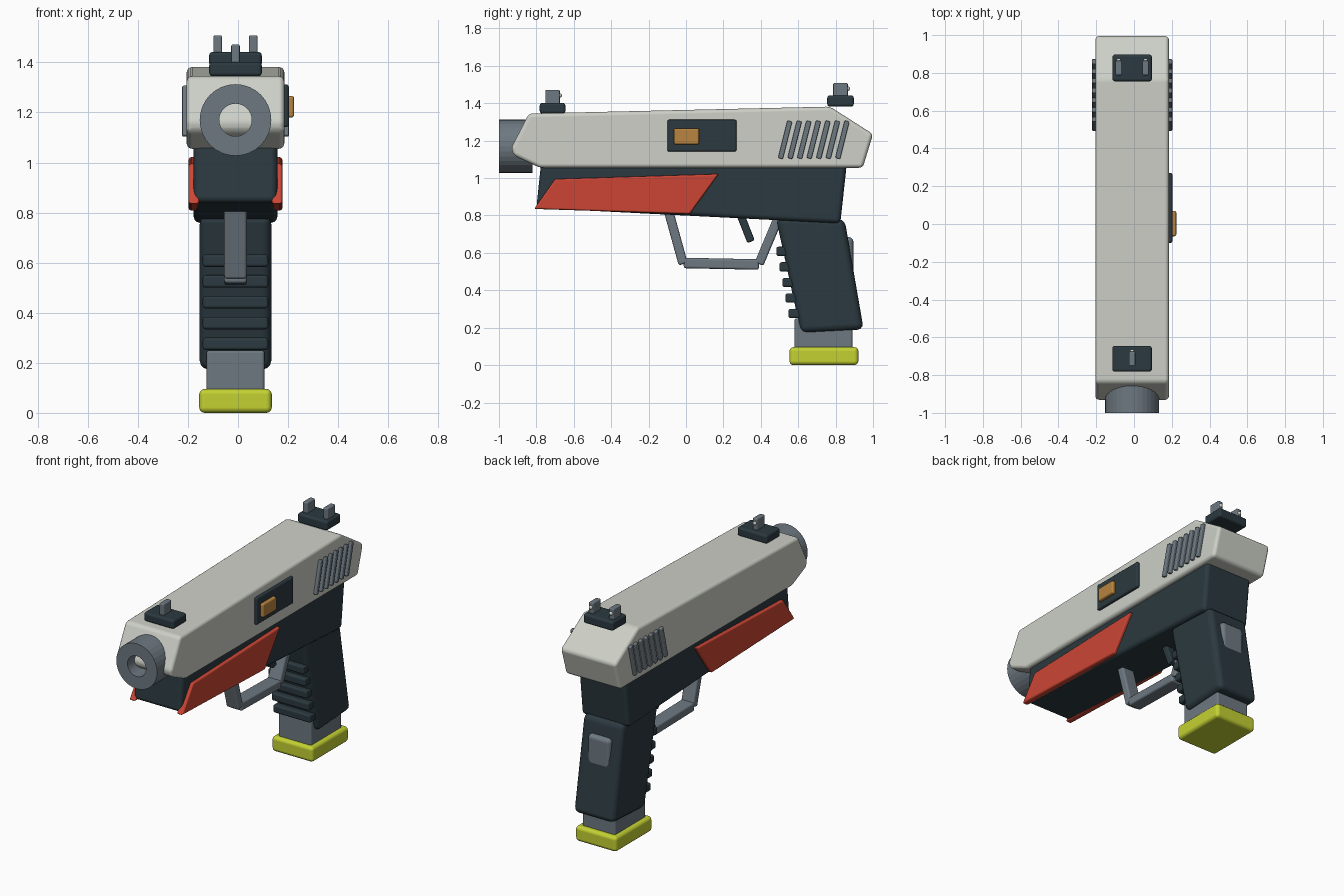
import bpy
import bmesh
from math import tau
from mathutils import Vector, Matrix

cube = bpy.data.objects.get("Cube")
if cube:
    bpy.data.objects.remove(cube, do_unlink=True)

CX = -0.01  # centre plane of the body


def material(name, r, g, b):
    mat = bpy.data.materials.new(name)
    mat.use_nodes = True
    mat.diffuse_color = (r, g, b, 1)
    mat.node_tree.nodes["Principled BSDF"].inputs["Base Color"].default_value = (r, g, b, 1)
    return mat


PALE = material("pale grey", 0.61, 0.63, 0.57)
DARK = material("dark slate", 0.024, 0.041, 0.05)
STEEL = material("steel grey", 0.155, 0.19, 0.22)
RED = material("red", 0.60, 0.06, 0.035)
LIME = material("lime yellow", 0.55, 0.64, 0.032)
AMBER = material("amber", 0.48, 0.23, 0.05)


def finish(name, bm, mat, bevel=0, segments=3, smooth=True):
    bmesh.ops.recalc_face_normals(bm, faces=bm.faces[:])
    mesh = bpy.data.meshes.new(name)
    bm.to_mesh(mesh)
    bm.free()
    mesh.materials.append(mat)
    obj = bpy.data.objects.new(name, mesh)
    bpy.context.collection.objects.link(obj)
    if smooth:
        mesh.shade_smooth()
    if bevel:
        mod = obj.modifiers.new("Rounded edges", "BEVEL")
        mod.width = bevel
        mod.segments = segments
        mod.limit_method = "ANGLE"
        mod.angle_limit = 0.3
        mod.harden_normals = True
    return obj


def prism(name, profile, x0, x1, mat, bevel=0.01, segments=3):
    """Side profile of (y, z) points extruded from x0 to x1."""
    bm = bmesh.new()
    face = bm.faces.new([bm.verts.new((x0, y, z)) for y, z in profile])
    out = bmesh.ops.extrude_face_region(bm, geom=[face])["geom"]
    moved = [v for v in out if isinstance(v, bmesh.types.BMVert)]
    bmesh.ops.translate(bm, verts=moved, vec=(x1 - x0, 0, 0))
    return finish(name, bm, mat, bevel, segments)


def box(name, x, y, z, mat, bevel=0.01):
    """Box from (min, max) pairs."""
    profile = [(y[0], z[0]), (y[1], z[0]), (y[1], z[1]), (y[0], z[1])]
    return prism(name, profile, x[0], x[1], mat, bevel)


def bar(name, start, end, width, x, mat, bevel=0.01):
    """Straight bar between two (y, z) points."""
    a, b = Vector(start), Vector(end)
    side = (b - a).orthogonal().normalized() * width / 2
    return prism(name, [a + side, b + side, b - side, a - side], x[0], x[1], mat, bevel)


def centred(half):
    return CX - half, CX + half


# Slide and barrel
prism("slide", [(-0.935, 1.16), (-0.84, 1.345), (0.77, 1.382), (1.0, 1.235),
                (0.945, 1.055), (-0.78, 1.055), (-0.92, 1.12)],
      *centred(0.195), PALE, 0.05, 4)

bm = bmesh.new()
ring = [bm.verts.new((CX + r, y, 1.17)) for r, y in
        [(0.065, -0.85), (0.065, -1), (0.143, -1), (0.143, -0.82)]]
edges = [bm.edges.new(pair) for pair in zip(ring, ring[1:])]
bmesh.ops.spin(bm, geom=ring + edges, cent=(CX, 0, 1.17), axis=(0, 1, 0),
               angle=tau, steps=32, use_merge=True)
bmesh.ops.remove_doubles(bm, verts=bm.verts[:], dist=0.0001)
finish("barrel", bm, STEEL, smooth=False)

# Frame and side panels
prism("frame", [(-0.775, 1.08), (0.86, 1.08), (0.825, 0.758), (-0.8, 0.84)],
      *centred(0.167), DARK, 0.025)
for side, label in ((1, "left"), (-1, "right")):
    prism(label + "_panel", [(-0.812, 0.835), (-0.70, 0.995), (0.175, 1.022), (0.02, 0.808)],
          CX + side * 0.145, CX + side * 0.187, RED, 0.01)

    # Slanted grip bars on the slide
    for i in range(7):
        y = 0.505 + i * 0.051
        bar(f"{label}_slide_rib_{i + 1}", (y, 1.105), (y + 0.05, 1.305), 0.027,
            (CX + side * 0.17, CX + side * 0.213), STEEL, 0.006)

# Side port
box("port_plate", (0.15, 0.203), (-0.1, 0.27), (1.142, 1.312), DARK, 0.01)
box("port_button", (0.18, 0.224), (-0.065, 0.07), (1.18, 1.266), AMBER, 0.01)

# Grip with front ridges and rear button
prism("grip", [(0.48, 0.79), (0.848, 0.78), (0.95, 0.19), (0.615, 0.172)],
      *centred(0.143), DARK, 0.035)
for i in range(5):
    y, z = 0.483 + i * 0.016, 0.608 - i * 0.083
    box(f"grip_ridge_{i + 1}", centred(0.131), (y, y + 0.1), (z - 0.025, z + 0.025), DARK, 0.012)
box("rear_button", centred(0.08), (0.8, 0.895), (0.49, 0.685), STEEL, 0.025)

# Magazine
box("magazine", centred(0.116), (0.58, 0.89), (0.07, 0.25), STEEL, 0.012)
box("magazine_base", centred(0.145), (0.553, 0.922), (0.0, 0.096), LIME, 0.022)

# Trigger and guard
bar("guard_front", (-0.095, 0.83), (-0.015, 0.54), 0.05, centred(0.045), STEEL, 0.012)
bar("guard_bottom", (-0.012, 0.546), (0.39, 0.538), 0.056, centred(0.045), STEEL, 0.012)
bar("guard_rear", (0.39, 0.54), (0.495, 0.79), 0.05, centred(0.045), STEEL, 0.012)
bar("trigger", (0.285, 0.82), (0.348, 0.66), 0.042, centred(0.03), DARK, 0.01)


# Sights with small pale dots on their rear faces
def sight_post(name, x, y, z):
    box(name, (x - 0.017, x + 0.017), y, z, STEEL, 0.007)
    bm = bmesh.new()
    bmesh.ops.create_uvsphere(bm, u_segments=12, v_segments=8, radius=0.012,
                              matrix=Matrix.Translation((x, y[1], z[1] - 0.03)))
    finish(name + "_dot", bm, PALE)


box("front_sight_base", centred(0.105), (-0.782, -0.645), (1.345, 1.402), DARK, 0.014)
sight_post("front_sight_post", CX, (-0.752, -0.675), (1.39, 1.472))
box("rear_sight_base", centred(0.105), (0.755, 0.897), (1.382, 1.442), DARK, 0.014)
for side, label in ((1, "left"), (-1, "right")):
    sight_post(label + "_rear_sight_post", CX + side * 0.071, (0.787, 0.865), (1.43, 1.508))
